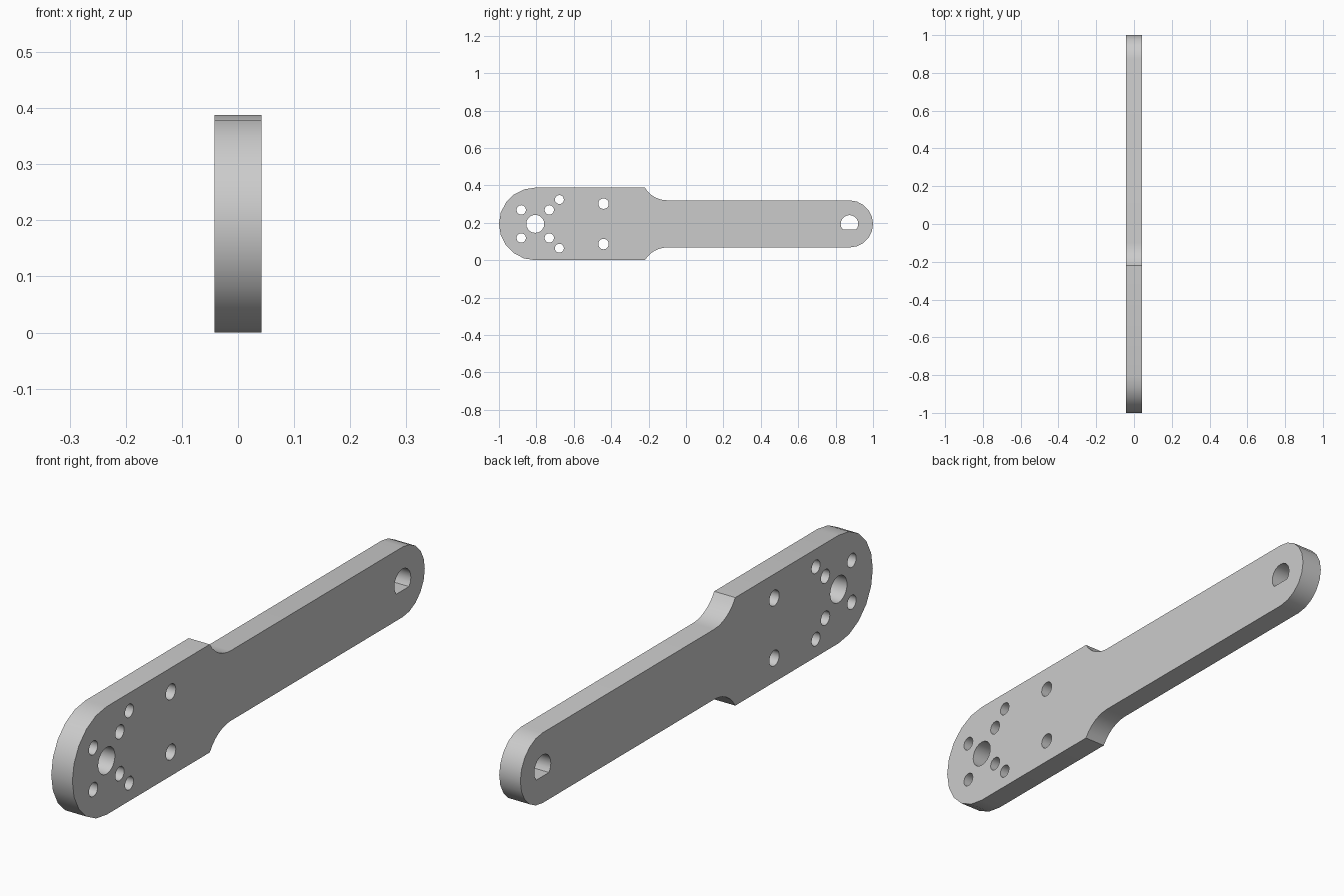
import bpy, bmesh
from math import sin, cos, radians, asin, degrees
from mathutils import Matrix, Vector

cube = bpy.data.objects.get("Cube")
if cube:
    bpy.data.objects.remove(cube, do_unlink=True)

MID = 0.194      # height of the long axis
HALF = 0.042     # half the plate thickness


def arc(y, z, r, start, end, steps):
    """Points on an arc in the side plane, z measured from the long axis."""
    angles = [radians(start + (end - start) * i / steps) for i in range(steps + 1)]
    return [(y + r * cos(a), z + r * sin(a)) for a in angles]


def circle(y, z, r, sides=20):
    return arc(y, z, r, 0, 360, sides)[:-1]


# Outline: wide rounded head, concave shoulder, narrow rounded tail
HEAD, TAIL, FILLET = 0.194, 0.126, 0.14
upper = arc(-1 + HEAD, 0, HEAD, 180, 90, 5)
drop = degrees(asin(0.12 / FILLET))
shoulder = arc(-0.1, TAIL + FILLET, FILLET, 270 - drop, 270, 6)
shoulder[0] = (shoulder[0][0], HEAD)
upper += shoulder
upper += arc(1 - TAIL, 0, TAIL, 90, 0, 5)
lower = [(y, -z) for y, z in reversed(upper[1:-1])]
loops = [upper + lower]

# Shaft hole and mirrored pairs of screw holes
shaft_y = -1 + HEAD
loops.append(circle(shaft_y, 0, 0.048))
for y, z, r in ((shaft_y - 0.075, 0.075, 0.025), (shaft_y + 0.075, 0.075, 0.025),
                (-0.677, 0.13, 0.024), (-0.441, 0.108, 0.028)):
    for side in (1, -1):
        loops.append(circle(y, side * z, r))

# D-shaped hole in the tail
flat = degrees(asin(0.03 / 0.047))
loops.append(arc(1 - TAIL, 0, 0.047, -flat, 180 + flat, 14))

# Fill the outline around the holes, then give it thickness
bm = bmesh.new()
edges = []
for loop in loops:
    verts = [bm.verts.new((-HALF, y, MID + z)) for y, z in loop]
    edges += [bm.edges.new((v, verts[i - 1])) for i, v in enumerate(verts)]
bmesh.ops.triangle_fill(bm, edges=edges, use_beauty=True, normal=Vector((1, 0, 0)))
result = bmesh.ops.extrude_face_region(bm, geom=bm.faces[:], use_keep_orig=True)
moved = [g for g in result["geom"] if isinstance(g, bmesh.types.BMVert)]
bmesh.ops.transform(bm, matrix=Matrix.Translation((2 * HALF, 0, 0)), verts=moved)
bmesh.ops.recalc_face_normals(bm, faces=bm.faces[:])
mesh = bpy.data.meshes.new("lever_arm")
bm.to_mesh(mesh)
bm.free()

arm = bpy.data.objects.new("lever_arm", mesh)
bpy.context.collection.objects.link(arm)

# Plain grey finish
grey = bpy.data.materials.new("light_grey")
grey.use_nodes = True
colour = (0.6, 0.6, 0.6, 1)
grey.diffuse_color = colour
grey.node_tree.nodes["Principled BSDF"].inputs["Base Color"].default_value = colour
mesh.materials.append(grey)

bpy.ops.object.select_all(action="DESELECT")
arm.select_set(True)
bpy.context.view_layer.objects.active = arm
bpy.ops.object.shade_smooth_by_angle(angle=radians(30))
